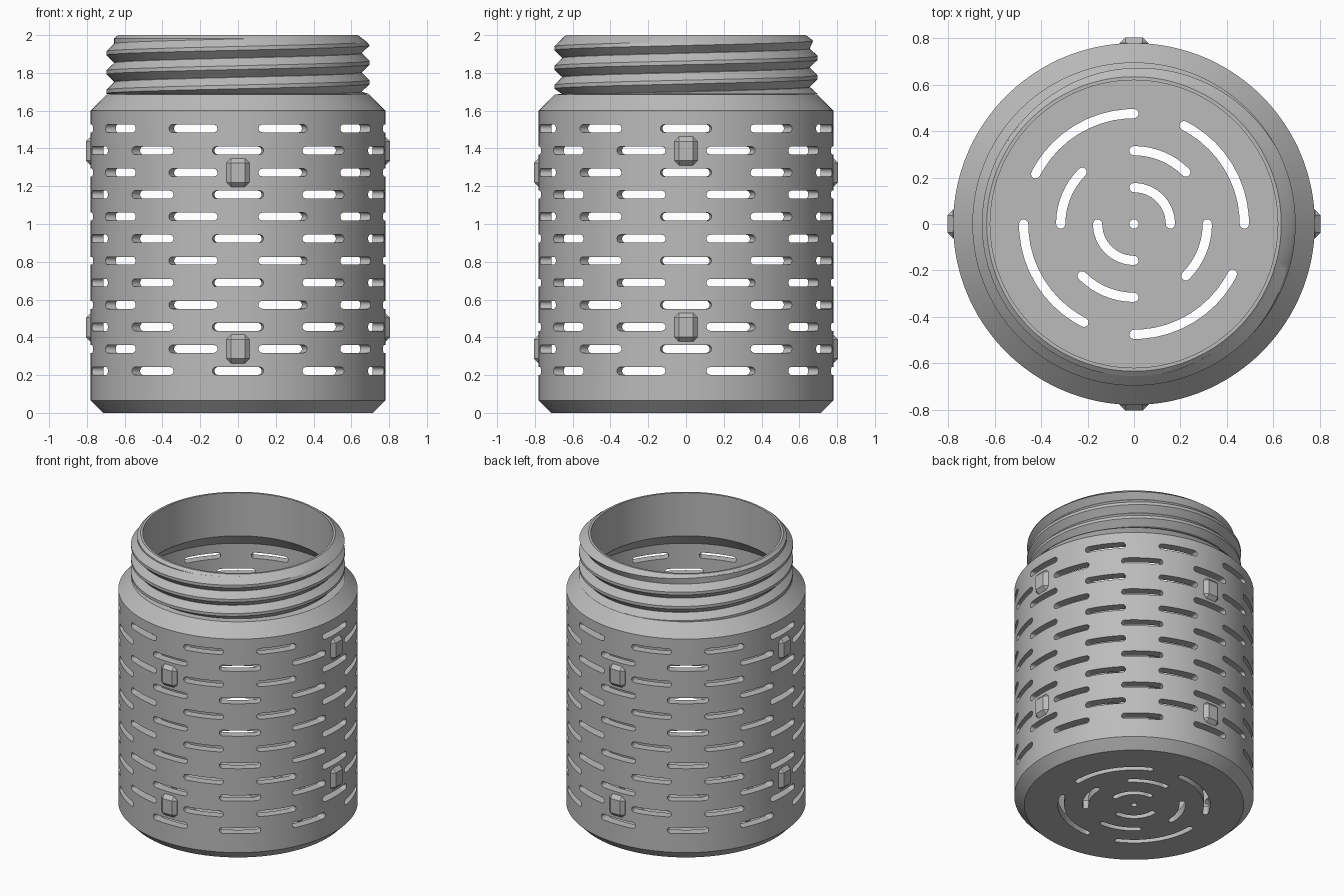
import bpy, bmesh
from math import sin, cos, pi, radians, tau
from mathutils import Matrix

cube = bpy.data.objects.get("Cube")
if cube:
    bpy.data.objects.remove(cube, do_unlink=True)

grey = bpy.data.materials.new("grey plastic")
grey.use_nodes = True
grey.diffuse_color = (0.5, 0.5, 0.5, 1)
grey.node_tree.nodes["Principled BSDF"].inputs["Base Color"].default_value = (0.5, 0.5, 0.5, 1)


def finish(bm, name):
    bmesh.ops.recalc_face_normals(bm, faces=bm.faces)
    mesh = bpy.data.meshes.new(name)
    bm.to_mesh(mesh)
    bm.free()
    mesh.materials.append(grey)
    obj = bpy.data.objects.new(name, mesh)
    bpy.context.collection.objects.link(obj)
    return obj


def smooth(obj):
    bpy.ops.object.select_all(action="DESELECT")
    obj.select_set(True)
    bpy.context.view_layer.objects.active = obj
    bpy.ops.object.shade_smooth_by_angle(angle=radians(25))


def skin(bm, rings, loop):
    """Join matching rings of points into a tube, looped or capped."""
    rows = [[bm.verts.new(p) for p in ring] for ring in rings]
    n = len(rows[0])
    pairs = list(zip(rows, rows[1:] + rows[:1]))
    for a, b in pairs if loop else pairs[:-1]:
        for i in range(n):
            j = (i + 1) % n
            bm.faces.new((a[i], a[j], b[j], b[i]))
    if not loop:
        bm.faces.new(rows[0])
        bm.faces.new(rows[-1])


def polar(r, a, z):
    return (r * cos(a), r * sin(a), z)


# Jar body: one closed wall profile turned about the z axis
profile = [(0.02, 0), (0.715, 0), (0.78, 0.065), (0.78, 1.6), (0.696, 1.685),
           (0.656, 1.69), (0.656, 1.983), (0.635, 2), (0.62, 2), (0.62, 1.69),
           (0.72, 1.59), (0.72, 0.06), (0.02, 0.06)]
bm = bmesh.new()
STEPS = 144
skin(bm, [[polar(r, tau * k / STEPS, z) for r, z in profile] for k in range(STEPS)], True)
body = finish(bm, "jar_body")


# Rounded slot cutters that follow an arc
def slot(bm, radius, start, end, half, place):
    """place(angle, across, side) gives a point; side is 0 or 1 through the wall."""
    ends = [half * (1 - cos(radians(t))) for t in (12, 35, 60, 90)]
    length = radius * (end - start)
    middle = [length * k / 10 for k in range(1, 10)]
    along = ends + [m for m in middle if half < m < length - half] + [length - e for e in reversed(ends)]
    rings = []
    for s in along:
        d = min(s, length - s, half)
        h = (half ** 2 - (half - d) ** 2) ** 0.5
        a = start + s / radius
        rings.append([place(a, -h, 0), place(a, h, 0), place(a, h, 1), place(a, -h, 1)])
    skin(bm, rings, False)


bm = bmesh.new()
# Staggered rows round the wall
for row in range(12):
    z = 0.222 + row * 0.1167
    for k in range(10):
        mid = -pi / 2 + radians(36 * k + 18 * (row % 2))
        slot(bm, 0.78, mid - radians(10), mid + radians(10), 0.021,
             lambda a, v, side: polar(0.68 + 0.14 * side, a, z + v))
# Arcs through the floor: radius, first angle, sweep, count
for radius, first, sweep, count in ((0.157, 0, 90, 2), (0.316, 45, 45, 4), (0.476, 0, 63, 4)):
    pad = 0.02 / radius
    for k in range(count):
        a0 = radians(first + k * 360 / count)
        slot(bm, radius, a0 - pad, a0 + radians(sweep) + pad, 0.02,
             lambda a, v, side: polar(radius + v, a, -0.05 + 0.16 * side))
cutter = finish(bm, "slot_cutter")
cutter.hide_render = True

cut = body.modifiers.new("slots", "BOOLEAN")
cut.operation = "DIFFERENCE"
cut.solver = "EXACT"
cut.object = cutter
bpy.context.view_layer.objects.active = body
bpy.ops.object.modifier_apply(modifier=cut.name)
bpy.data.objects.remove(cutter, do_unlink=True)
smooth(body)

# Screw thread: a helical ridge trimmed by the ledge and the rim chamfer
PITCH, TURNS = 0.102, 4


def trim(r, a, z):
    z = min(max(z, 1.688), 1.999)
    return polar(min(r, 0.634 + (2 - z) * 1.35), a, z)


bm = bmesh.new()
ridge = [(0.64, -0.05), (0.656, -0.05), (0.697, -0.01), (0.697, 0.01), (0.656, 0.05), (0.64, 0.05)]
rings = []
for k in range(TURNS * STEPS + 1):
    a = -pi / 2 + tau * k / STEPS
    z0 = 1.624 + PITCH * k / STEPS
    rings.append([trim(r, a, z0 + dz) for r, dz in ridge])
skin(bm, rings, False)
bmesh.ops.remove_doubles(bm, verts=bm.verts, dist=0.0002)
smooth(finish(bm, "screw_thread"))

# Small bevelled lugs on four sides, in two tiers
for side, (name, lift) in enumerate((("front", 0), ("left", 0.115), ("back", 0), ("right", 0.115))):
    for tier, z in (("lower", 0.338), ("upper", 1.272)):
        bm = bmesh.new()
        bmesh.ops.create_cube(bm, size=1)
        bmesh.ops.scale(bm, vec=(0.124, 0.075, 0.152), verts=bm.verts)
        bmesh.ops.bevel(bm, geom=bm.edges[:], offset=0.025, segments=1, affect="EDGES")
        bmesh.ops.translate(bm, vec=(0, -0.7675, z + lift), verts=bm.verts)
        bmesh.ops.rotate(bm, matrix=Matrix.Rotation(side * pi / 2, 3, "Z"), verts=bm.verts)
        finish(bm, f"{name}_{tier}_lug")
